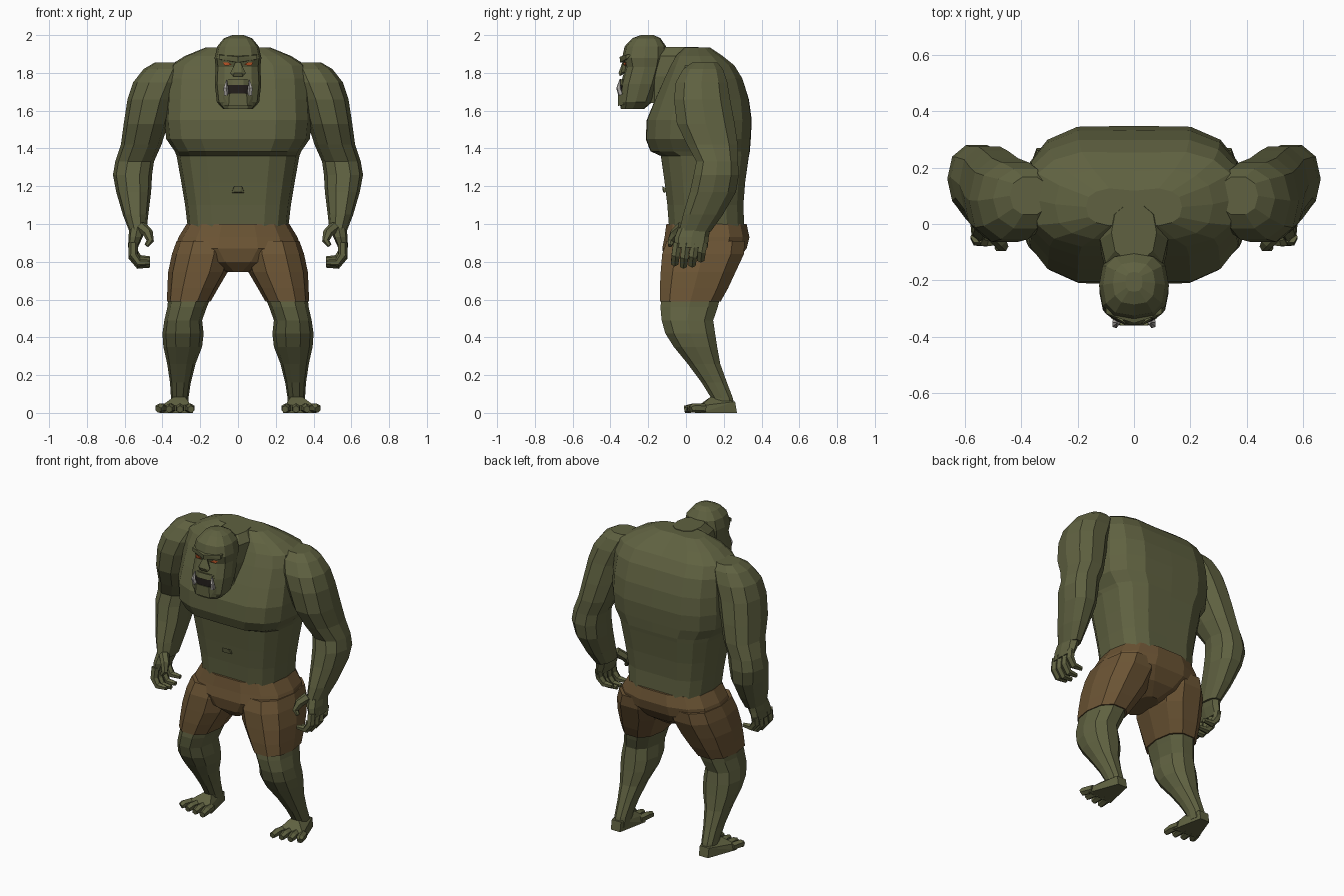
import bpy, bmesh
from math import cos, sin, pi
from mathutils import Vector


def material(name, rgb):
    m = bpy.data.materials.new(name)
    m.diffuse_color = (*rgb, 1)
    return m


SKIN = material("olive_skin", (0.115, 0.12, 0.052))
CLOTH = material("brown_cloth", (0.15, 0.09, 0.035))
IVORY = material("tusk_grey", (0.42, 0.40, 0.38))
DARK = material("mouth_dark", (0.015, 0.012, 0.01))
EYE = material("eye_orange", (0.5, 0.09, 0.02))


def finish(name, bm, mat, mirror=False):
    bmesh.ops.recalc_face_normals(bm, faces=bm.faces)
    me = bpy.data.meshes.new(name)
    bm.to_mesh(me)
    bm.free()
    me.materials.append(mat)
    ob = bpy.data.objects.new(name, me)
    bpy.context.collection.objects.link(ob)
    if mirror:
        mod = ob.modifiers.new("mirror", 'MIRROR')
        mod.use_mirror_merge = False
    return ob


def skin_rings(bm, rings):
    # bridge consecutive point rings and cap both ends
    vs = [[bm.verts.new(p) for p in r] for r in rings]
    n = len(vs[0])
    for a, b in zip(vs, vs[1:]):
        for i in range(n):
            j = (i + 1) % n
            bm.faces.new((a[i], a[j], b[j], b[i]))
    bm.faces.new(vs[0])
    bm.faces.new(vs[-1])


def loft(name, secs, mat, sides=12, power=2.5, mirror=False, groove=0.0):
    # stacked rounded sections, each (x0, x1, y0, y1, z)
    rings = []
    for x0, x1, y0, y1, z in secs:
        ring = []
        for i in range(sides):
            c, s = cos(2 * pi * i / sides), sin(2 * pi * i / sides)
            ex = lambda t: (1 if t > 0 else -1) * abs(t) ** (2 / power) if abs(t) > 1e-6 else 0
            y = (y0 + y1) / 2 + (y1 - y0) / 2 * ex(s)
            if abs(c) < 1e-6:
                y -= groove * (1 if s > 0 else -1)
            ring.append(((x0 + x1) / 2 + (x1 - x0) / 2 * ex(c), y, z))
        rings.append(ring)
    bm = bmesh.new()
    skin_rings(bm, rings)
    return finish(name, bm, mat, mirror)


def sym(secs):
    return [(-w, w, y0, y1, z) for w, y0, y1, z in secs]


def tube(name, pts, radii, mat, sides=6):
    # tapered tube along a short path, mirrored
    pts = [Vector(p) for p in pts]
    rings = []
    for i, (p, r) in enumerate(zip(pts, radii)):
        d = (pts[min(i + 1, len(pts) - 1)] - pts[max(i - 1, 0)]).normalized()
        u = d.cross(Vector((0, 1, 0)) if abs(d.y) < 0.8 else Vector((1, 0, 0))).normalized()
        v = d.cross(u)
        rings.append([p + r * (u * cos(2 * pi * k / sides) + v * sin(2 * pi * k / sides))
                      for k in range(sides)])
    bm = bmesh.new()
    skin_rings(bm, rings)
    return finish(name, bm, mat, True)


def hull(name, pts, mat, mirror=False):
    bm = bmesh.new()
    for p in pts:
        bm.verts.new(p)
    bmesh.ops.convex_hull(bm, input=bm.verts)
    return finish(name, bm, mat, mirror)


# torso with overhanging chest and hunched back
loft("torso", sym([
    (0.265, -0.10, 0.32, 0.97), (0.28, -0.11, 0.315, 1.10), (0.30, -0.125, 0.325, 1.22),
    (0.325, -0.145, 0.345, 1.36), (0.335, -0.20, 0.35, 1.385), (0.38, -0.225, 0.355, 1.45),
    (0.39, -0.22, 0.36, 1.55), (0.385, -0.175, 0.345, 1.66), (0.38, -0.125, 0.31, 1.77),
    (0.36, -0.09, 0.265, 1.84), (0.28, -0.06, 0.20, 1.89), (0.17, -0.01, 0.13, 1.935)]),
    SKIN, sides=16, power=2.9, groove=0.012)

# thick forward neck
loft("neck", sym([(0.10, -0.20, 0.0, 1.64), (0.12, -0.21, 0.04, 1.78),
                  (0.12, -0.18, 0.07, 1.89), (0.08, -0.13, 0.07, 1.938)]), SKIN, sides=10)

# head with heavy jaw
loft("head", sym([
    (0.08, -0.345, -0.22, 1.61), (0.112, -0.352, -0.18, 1.645), (0.123, -0.345, -0.14, 1.74),
    (0.118, -0.322, -0.115, 1.83), (0.124, -0.338, -0.10, 1.88), (0.11, -0.325, -0.105, 1.94),
    (0.075, -0.285, -0.135, 1.983), (0.03, -0.24, -0.17, 2.0)]), SKIN, sides=12, power=2.7)

# face: brows, eyes, cheeks, nose, lips, mouth, tusks
hull("brow", [(0.0, -0.352, 1.885), (0.0, -0.348, 1.855), (0.0, -0.30, 1.90), (0.10, -0.318, 1.895),
              (0.10, -0.318, 1.872), (0.10, -0.28, 1.90), (0.0, -0.30, 1.85)], SKIN, True)
hull("eye", [(0.032, -0.331, 1.842), (0.05, -0.331, 1.856), (0.08, -0.319, 1.856),
             (0.07, -0.324, 1.838), (0.055, -0.30, 1.85)], EYE, True)
hull("nose", [(0.012, -0.335, 1.86), (-0.012, -0.335, 1.86), (0.04, -0.342, 1.80), (-0.04, -0.342, 1.80),
              (0.02, -0.357, 1.80), (-0.02, -0.357, 1.80), (0.025, -0.35, 1.782), (-0.025, -0.35, 1.782),
              (0, -0.29, 1.82)], SKIN)
hull("mouth", [(x * s, y, z) for s in (1, -1) for x, y, z in
               ((0.072, -0.338, 1.69), (0.06, -0.345, 1.735), (0.03, -0.357, 1.692),
                (0.03, -0.353, 1.737), (0.05, -0.29, 1.71))], DARK)
hull("lower_lip", [(x * s, y, z) for s in (1, -1) for x, y, z in
                   ((0.08, -0.335, 1.69), (0.045, -0.36, 1.692), (0.05, -0.36, 1.625),
                    (0.08, -0.33, 1.63), (0.05, -0.28, 1.66))], SKIN)
hull("upper_lip", [(x * s, y, z) for s in (1, -1) for x, y, z in
                   ((0.07, -0.335, 1.735), (0.03, -0.36, 1.735), (0.03, -0.352, 1.768),
                    (0.06, -0.335, 1.765), (0.04, -0.28, 1.75))], SKIN)
tube("tusk", [(0.062, -0.345, 1.685), (0.066, -0.357, 1.72), (0.06, -0.35, 1.765)],
     [0.015, 0.013, 0.002], IVORY, 5)

# navel
hull("navel", [(x * s, y, z) for s in (1, -1) for x, y, z in
               ((0.035, -0.112, 1.165), (0.02, -0.126, 1.20), (0.012, -0.122, 1.17),
                (0.03, -0.09, 1.18))], SKIN)

# arms: shoulder, biceps, forearm, wrist
loft("arm", [
    (0.30, 0.44, 0.03, 0.17, 1.855), (0.27, 0.50, -0.02, 0.20, 1.82), (0.29, 0.555, -0.06, 0.225, 1.75),
    (0.33, 0.585, -0.07, 0.24, 1.66), (0.37, 0.605, -0.055, 0.265, 1.53), (0.405, 0.62, 0.0, 0.28, 1.42),
    (0.445, 0.65, 0.05, 0.28, 1.33), (0.455, 0.662, 0.035, 0.285, 1.26), (0.46, 0.645, 0.015, 0.27, 1.17),
    (0.475, 0.61, -0.02, 0.20, 1.05), (0.485, 0.575, -0.04, 0.135, 0.96)],
    SKIN, sides=10, power=2.3, mirror=True)

# hands: palm, four curled fingers, thumb
loft("palm", [(0.49, 0.575, -0.04, 0.13, 0.98), (0.505, 0.58, -0.06, 0.12, 0.93),
              (0.53, 0.582, -0.065, 0.115, 0.875)], SKIN, sides=8, mirror=True)
for i in range(4):
    y = -0.045 + 0.046 * i
    low = (0.0, -0.012, -0.006, 0.02)[i]
    tube(f"finger_{i + 1}", [(0.555, y, 0.90), (0.555, y - 0.01, 0.835 + low),
                             (0.525, y - 0.015, 0.795 + low), (0.465, y - 0.015, 0.795 + low)],
         [0.025, 0.025, 0.022, 0.014], SKIN)
tube("thumb", [(0.51, -0.02, 0.985), (0.475, -0.06, 0.95), (0.465, -0.08, 0.91), (0.485, -0.085, 0.885)],
     [0.03, 0.027, 0.02, 0.012], SKIN)

# shorts: hips and two trouser legs
loft("shorts_hips", sym([
    (0.272, -0.108, 0.325, 1.0), (0.315, -0.118, 0.34, 0.93), (0.335, -0.13, 0.325, 0.87),
    (0.22, -0.115, 0.27, 0.80), (0.06, -0.06, 0.19, 0.745)]), CLOTH, sides=14, power=2.6, groove=0.01)
loft("shorts_leg", [
    (0.03, 0.325, -0.11, 0.32, 0.91), (0.03, 0.35, -0.135, 0.315, 0.84), (0.055, 0.37, -0.142, 0.27, 0.745),
    (0.105, 0.374, -0.146, 0.23, 0.66), (0.145, 0.376, -0.145, 0.19, 0.59)],
    CLOTH, sides=10, power=2.5, mirror=True)

# legs: knee, calf, ankle
loft("leg", [
    (0.14, 0.368, -0.135, 0.19, 0.62), (0.165, 0.374, -0.142, 0.175, 0.56), (0.19, 0.39, -0.135, 0.15, 0.49),
    (0.182, 0.40, -0.115, 0.16, 0.42), (0.19, 0.395, -0.07, 0.17, 0.35), (0.225, 0.375, 0.005, 0.185, 0.26),
    (0.25, 0.36, 0.08, 0.22, 0.16), (0.262, 0.355, 0.13, 0.25, 0.08), (0.265, 0.355, 0.14, 0.265, 0.02)],
    SKIN, sides=10, power=2.3, mirror=True)

# feet: wedge plus splayed toes
hull("foot", [(0.28, 0.27, 0), (0.345, 0.27, 0), (0.28, 0.26, 0.06), (0.345, 0.26, 0.06),
              (0.238, 0.07, 0), (0.415, 0.08, 0), (0.25, 0.07, 0.042), (0.405, 0.08, 0.038),
              (0.28, 0.13, 0.085), (0.34, 0.13, 0.085)], SKIN, True)
for i in range(4):
    x = 0.263 + 0.044 * i
    tip = (-0.008, 0.0, 0.008, 0.025)[i]
    tube(f"toe_{i + 1}", [(x, 0.10, 0.024), (x + 0.01 * (i - 1), 0.04, 0.026),
                          (x + 0.014 * (i - 1), tip, 0.019)],
         [0.026, 0.025, 0.019], SKIN)
